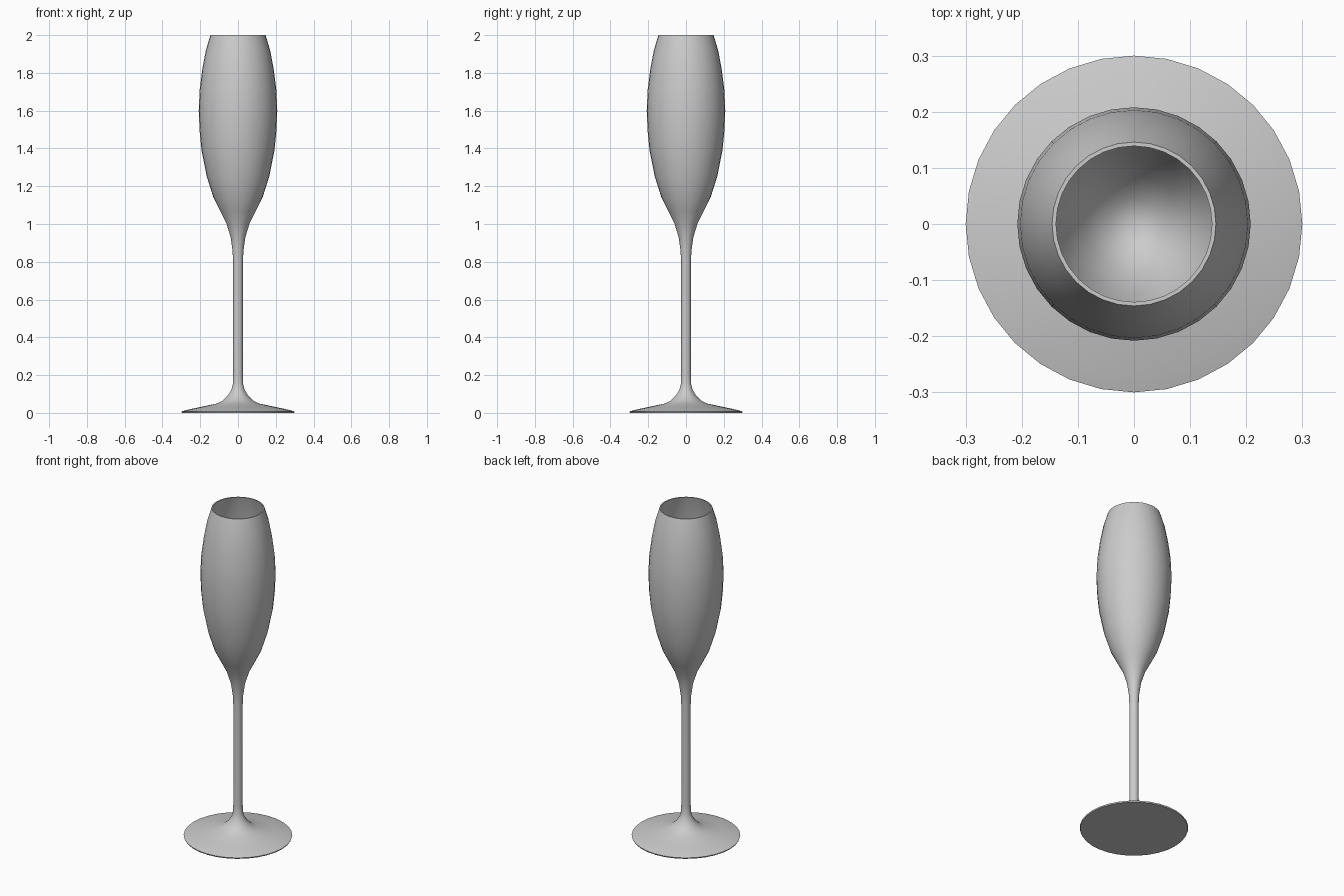
import bpy, bmesh, math

if "Cube" in bpy.data.objects:
    bpy.data.objects.remove(bpy.data.objects["Cube"])

SEGMENTS = 32

# Outer profile: underside, foot, stem, bowl, rim (radius, height)
outer = [(0, 0), (0.297, 0), (0.3, 0.007), (0.27, 0.016), (0.2, 0.031), (0.11, 0.05),
         (0.08, 0.066), (0.055, 0.09), (0.036, 0.12), (0.027, 0.152), (0.026, 0.2),
         (0.026, 0.8), (0.029, 0.86), (0.039, 0.93), (0.062, 1.005), (0.095, 1.07),
         (0.13, 1.14), (0.165, 1.25), (0.193, 1.39), (0.203, 1.49), (0.208, 1.6),
         (0.203, 1.71), (0.189, 1.82), (0.17, 1.92), (0.146, 2.0)]
# Inner bowl profile, from the rim down to the rounded bottom
inner = [(0.139, 2.0), (0.162, 1.92), (0.181, 1.82), (0.195, 1.71), (0.2, 1.6),
         (0.195, 1.49), (0.185, 1.39), (0.157, 1.25), (0.121, 1.14), (0.086, 1.075),
         (0.045, 1.03), (0, 1.015)]

# Champagne flute: one closed profile turned around the z axis
bm = bmesh.new()
verts = [bm.verts.new((r, 0, z)) for r, z in outer + inner]
edges = [bm.edges.new(pair) for pair in zip(verts, verts[1:])]
bmesh.ops.spin(bm, geom=verts + edges, cent=(0, 0, 0), axis=(0, 0, 1),
               angle=2 * math.pi, steps=SEGMENTS, use_duplicate=False)
bmesh.ops.remove_doubles(bm, verts=bm.verts, dist=1e-4)
bmesh.ops.recalc_face_normals(bm, faces=bm.faces)

mesh = bpy.data.meshes.new("flute_glass")
bm.to_mesh(mesh)
bm.free()
glass = bpy.data.objects.new("flute_glass", mesh)
bpy.context.collection.objects.link(glass)

# Smooth surface with crisp rim and foot edge
bpy.context.view_layer.objects.active = glass
glass.select_set(True)
bpy.ops.object.shade_smooth_by_angle(angle=math.radians(40))
